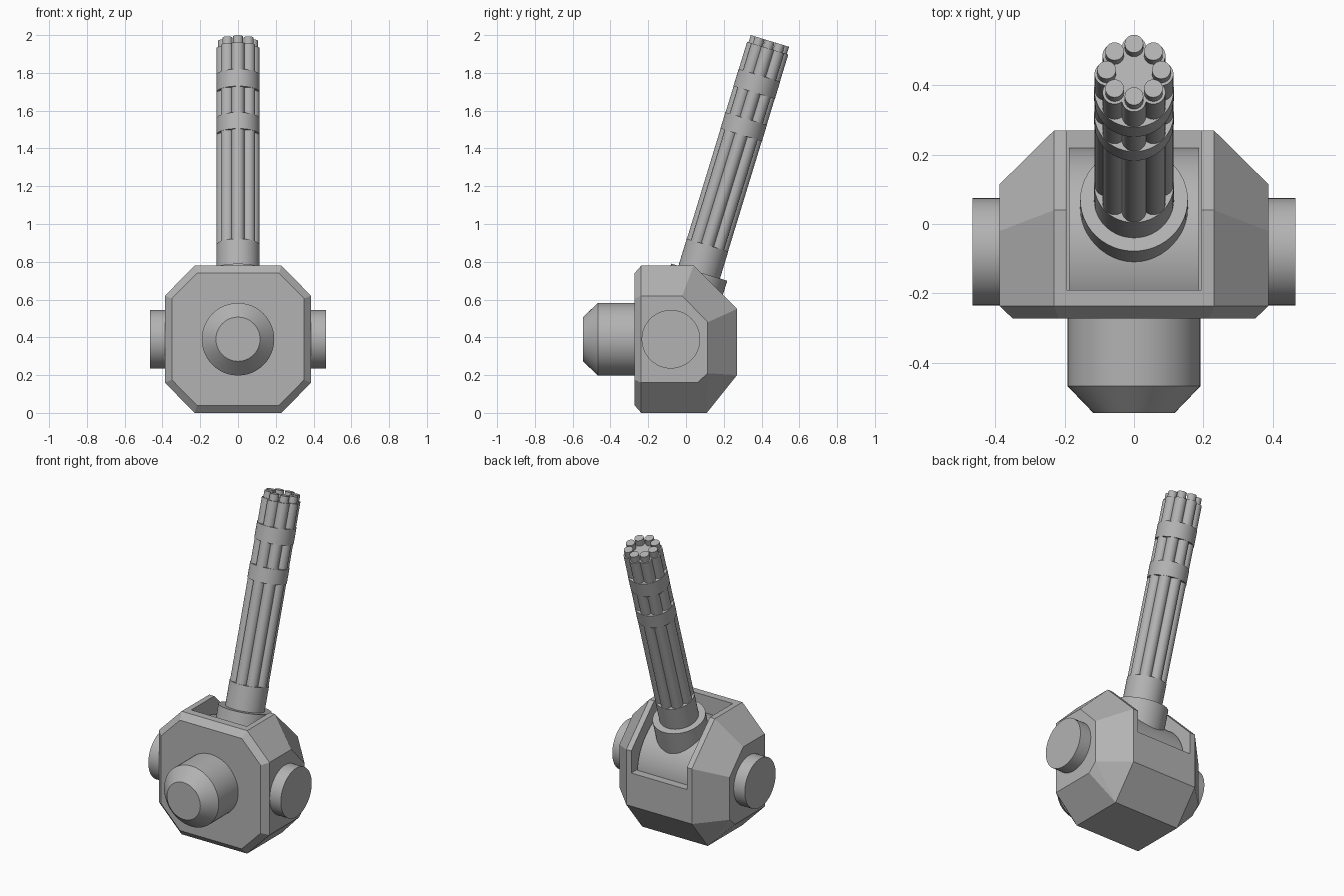
import bpy, bmesh
from math import radians, sin, cos, pi
from mathutils import Vector, Matrix

cube = bpy.data.objects.get("Cube")
if cube:
    bpy.data.objects.remove(cube, do_unlink=True)

GREY = (0.45, 0.45, 0.45, 1.0)
grey = bpy.data.materials.new("plain_grey")
grey.use_nodes = True
grey.diffuse_color = GREY
grey.node_tree.nodes["Principled BSDF"].inputs["Base Color"].default_value = GREY


def add_object(name, bm, smooth=False):
    bmesh.ops.recalc_face_normals(bm, faces=bm.faces)
    mesh = bpy.data.meshes.new(name)
    bm.to_mesh(mesh)
    bm.free()
    mesh.materials.append(grey)
    obj = bpy.data.objects.new(name, mesh)
    bpy.context.collection.objects.link(obj)
    bpy.ops.object.select_all(action="DESELECT")
    obj.select_set(True)
    bpy.context.view_layer.objects.active = obj
    if smooth:
        bpy.ops.object.shade_smooth_by_angle(angle=radians(30))
    return obj


def turned(name, profile, origin, axis, sides=48):
    """Solid of revolution: profile is (radius, distance along axis)."""
    bm = bmesh.new()
    rings = [[bm.verts.new((r * cos(2 * pi * i / sides), r * sin(2 * pi * i / sides), d))
              for i in range(sides)] for r, d in profile]
    for low, high in zip(rings, rings[1:]):
        for i in range(sides):
            j = (i + 1) % sides
            bm.faces.new((low[i], low[j], high[j], high[i]))
    bm.faces.new(rings[0])
    bm.faces.new(rings[-1])
    turn = Vector((0, 0, 1)).rotation_difference(Vector(axis)).to_matrix().to_4x4()
    bm.transform(Matrix.Translation(origin) @ turn)
    return add_object(name, bm, smooth=True)


# Faceted housing: hull of a wide middle outline, narrower sides and a bevelled front
middle = [(-0.237, 0), (0.11, 0), (0.27, 0.2), (0.27, 0.55), (0.04, 0.78), (-0.237, 0.78)]
side = [(-0.237, 0.16), (0.06, 0.16), (0.115, 0.21), (0.115, 0.48), (-0.02, 0.62), (-0.237, 0.62)]
front = [(0.217, 0.04), (0.35, 0.175), (0.35, 0.605), (0.217, 0.74)]
bm = bmesh.new()
for s in (-1, 1):
    for y, z in middle:
        bm.verts.new((s * 0.23, y, z))
    for y, z in side:
        bm.verts.new((s * 0.387, y, z))
    for x, z in front:
        bm.verts.new((s * x, -0.272, z))
bmesh.ops.convex_hull(bm, input=bm.verts)
bmesh.ops.dissolve_limit(bm, angle_limit=radians(4), verts=bm.verts, edges=bm.edges)
housing = add_object("housing", bm)

# Slot cut through the top and back of the housing
bm = bmesh.new()
bmesh.ops.create_cube(bm, size=1, matrix=Matrix.Translation((0, 0.11, 0.71))
                      @ Matrix.Diagonal((0.39, 0.6, 0.6, 1)))
cutter = add_object("slot_cutter", bm)
cutter.hide_render = True
cut = housing.modifiers.new("slot", "BOOLEAN")
cut.operation = "DIFFERENCE"
cut.solver = "EXACT"
cut.object = cutter
bpy.context.view_layer.objects.active = housing
bpy.ops.object.modifier_apply(modifier=cut.name)
bpy.data.objects.remove(cutter, do_unlink=True)

# Tilting drum inside the slot (flat front kept behind the housing wall)
HUB = Vector((0, -0.08, 0.39))
bm = bmesh.new()
bmesh.ops.create_cone(bm, cap_ends=True, segments=64, radius1=0.3, radius2=0.3, depth=0.376,
                      matrix=Matrix.Translation(HUB) @ Matrix.Rotation(pi / 2, 4, "Y"))
cut = bmesh.ops.bisect_plane(bm, geom=bm.verts[:] + bm.edges[:] + bm.faces[:],
                             plane_co=(0, -0.2, 0), plane_no=(0, -1, 0), clear_outer=True)
bmesh.ops.holes_fill(bm, edges=bm.edges)
add_object("drum", bm, smooth=True)

# Side pivots
for name, s in (("left_pivot", 1), ("right_pivot", -1)):
    turned(name, [(0.155, 0), (0.155, 0.1)], HUB + Vector((s * 0.365, 0, 0)), (s, 0, 0))

# Front nose with a tapered end
turned("nose", [(0.192, 0), (0.192, 0.205), (0.117, 0.283)], Vector((0, -0.262, 0.39)), (0, -1, 0))

# Barrel cluster on a leaning axis
LEAN = radians(17)
AXIS = Vector((0, sin(LEAN), cos(LEAN)))
BASE = Vector((0, 0.07, 0.745))
turned("collar", [(0.155, -0.2), (0.155, 0)], BASE, AXIS)
turned("barrel_base", [(0.115, -0.1), (0.115, 0.15)], BASE, AXIS)
turned("barrel_core", [(0.07, 0.1), (0.07, 1.24)], BASE, AXIS)
turned("lower_band", [(0.115, 0.76), (0.115, 0.85)], BASE, AXIS)
turned("upper_band", [(0.115, 0.995), (0.115, 1.09)], BASE, AXIS)
ACROSS = Vector((0, cos(LEAN), -sin(LEAN)))
for i in range(8):
    a = i * pi / 4
    offset = 0.079 * (Vector((cos(a), 0, 0)) + ACROSS * sin(a))
    turned(f"barrel_{i + 1}", [(0.035, 0.1), (0.035, 1.24), (0.027, 1.24), (0.027, 1.28)],
           BASE + offset, AXIS, sides=24)
